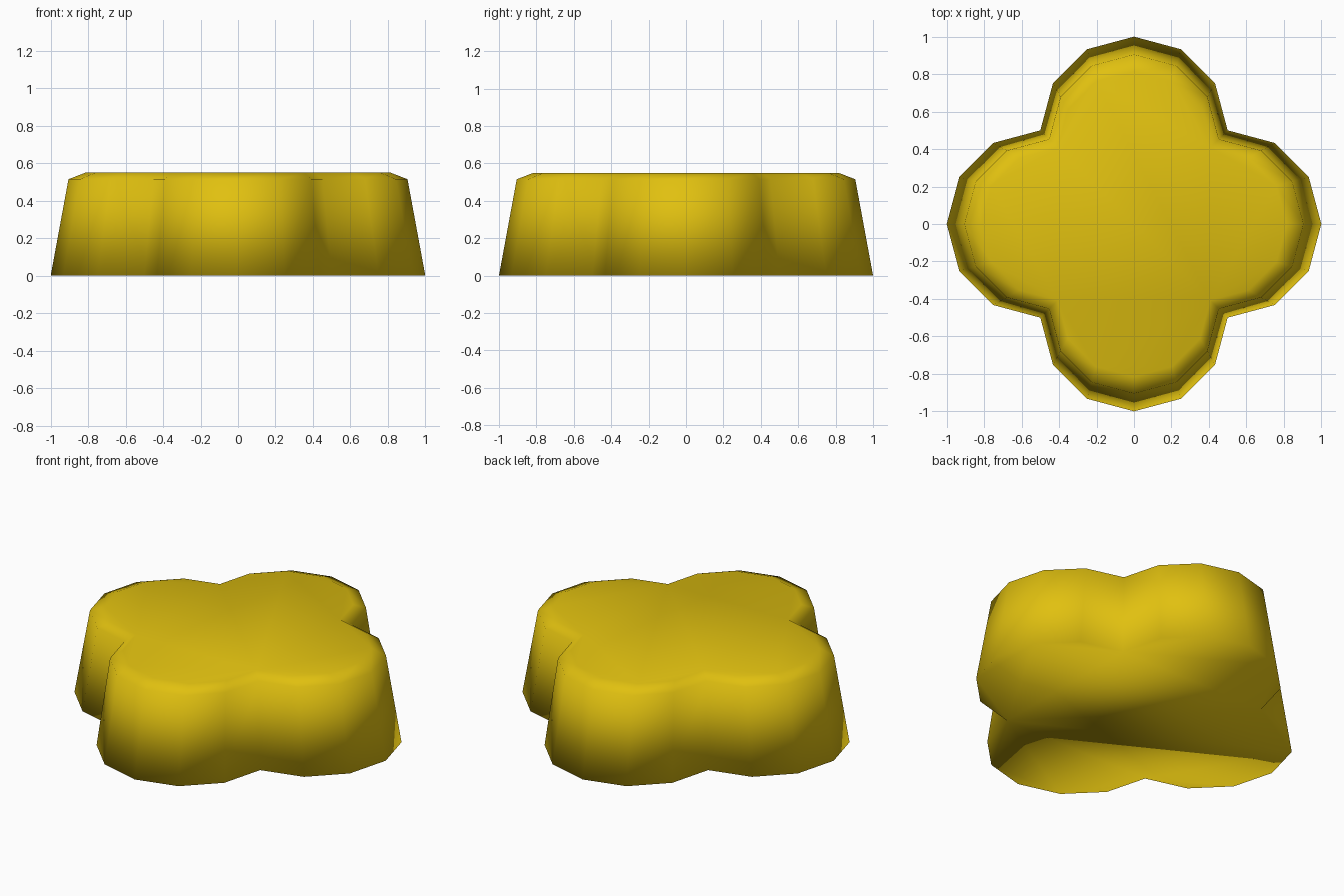
import bpy
import bmesh
from math import sin, cos, pi

if "Cube" in bpy.data.objects:
    bpy.data.objects.remove(bpy.data.objects["Cube"], do_unlink=True)

# Single yellow material
yellow = bpy.data.materials.new("golden_yellow")
yellow.use_nodes = True
colour = (0.75, 0.53, 0.005, 1.0)
yellow.diffuse_color = colour
yellow.node_tree.nodes["Principled BSDF"].inputs["Base Color"].default_value = colour


def clover_outline(lobes=4, steps=6, radius=0.5):
    """Half circles set around the centre, sharing their end points."""
    points = []
    for lobe in range(lobes):
        turn = lobe * 2 * pi / lobes
        for step in range(steps):
            angle = turn - pi / 2 + step * pi / steps
            points.append((radius * (cos(turn) + cos(angle)),
                           radius * (sin(turn) + sin(angle))))
    return points


# Tapered body with a shallow chamfer: (scale, height) of each ring
rings = [(1.0, 0.0), (0.905, 0.515), (0.815, 0.55)]
outline = clover_outline()
count = len(outline)

bm = bmesh.new()
loops = [[bm.verts.new((x * scale, y * scale, z)) for x, y in outline]
         for scale, z in rings]
for low, high in zip(loops, loops[1:]):
    for i in range(count):
        j = (i + 1) % count
        bm.faces.new((low[i], low[j], high[j], high[i]))

# Closed top and underside
bm.faces.new(loops[-1])
bm.faces.new(loops[0][::-1])

# Soft shading runs across every edge
for face in bm.faces:
    face.smooth = True

mesh = bpy.data.meshes.new("clover_block")
bm.to_mesh(mesh)
bm.free()
mesh.materials.append(yellow)
block = bpy.data.objects.new("clover_block", mesh)
bpy.context.collection.objects.link(block)
